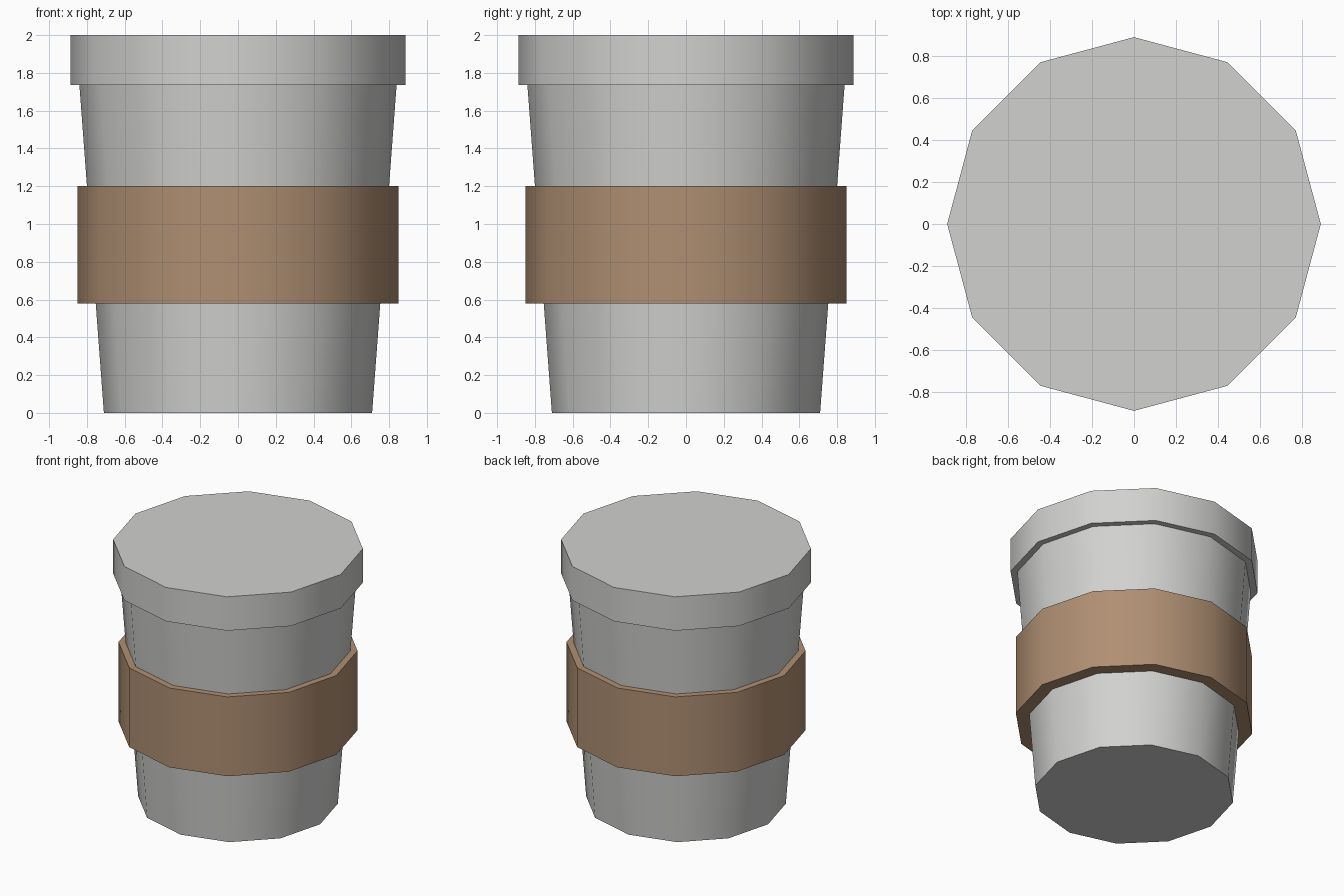
import bpy
import bmesh
import math

cube = bpy.data.objects.get("Cube")
if cube:
    bpy.data.objects.remove(cube, do_unlink=True)

SIDES = 12


def make_material(name, rgb):
    mat = bpy.data.materials.new(name)
    mat.use_nodes = True
    mat.diffuse_color = (*rgb, 1)
    bsdf = next(n for n in mat.node_tree.nodes if n.type == 'BSDF_PRINCIPLED')
    bsdf.inputs["Base Color"].default_value = (*rgb, 1)
    return mat


def lathe(name, profile, mat, closed=False):
    """Turn (radius, height) points around z; open profiles get flat caps."""
    bm = bmesh.new()
    rings = []
    for r, z in profile:
        rings.append([bm.verts.new((r * math.cos(a), r * math.sin(a), z))
                      for a in (math.tau * i / SIDES for i in range(SIDES))])
    pairs = list(zip(rings, rings[1:]))
    if closed:
        pairs.append((rings[-1], rings[0]))
    else:
        bm.faces.new(rings[0][::-1])
        bm.faces.new(rings[-1])
    for low, high in pairs:
        for i in range(SIDES):
            j = (i + 1) % SIDES
            bm.faces.new((low[i], low[j], high[j], high[i]))
    bmesh.ops.recalc_face_normals(bm, faces=bm.faces)
    mesh = bpy.data.meshes.new(name)
    bm.to_mesh(mesh)
    bm.free()
    mesh.materials.append(mat)
    obj = bpy.data.objects.new(name, mesh)
    bpy.context.collection.objects.link(obj)
    # Smooth around the wall, sharp at the rims
    bpy.ops.object.select_all(action='DESELECT')
    obj.select_set(True)
    bpy.context.view_layer.objects.active = obj
    bpy.ops.object.shade_smooth_by_angle(angle=math.radians(35))
    return obj


grey = make_material("light grey", (0.64, 0.64, 0.63))
brown = make_material("cardboard brown", (0.43, 0.275, 0.17))

# Tapered cup
lathe("cup_body", [(0.71, 0.0), (0.84, 1.74)], grey)

# Straight sleeve band, its inner wall just inside the cup surface
lathe("cup_sleeve", [(0.85, 0.58), (0.85, 1.2), (0.79, 1.2), (0.745, 0.58)],
      brown, closed=True)

# Flat lid overhanging the rim
lathe("cup_lid", [(0.888, 1.735), (0.888, 2.0)], grey)
